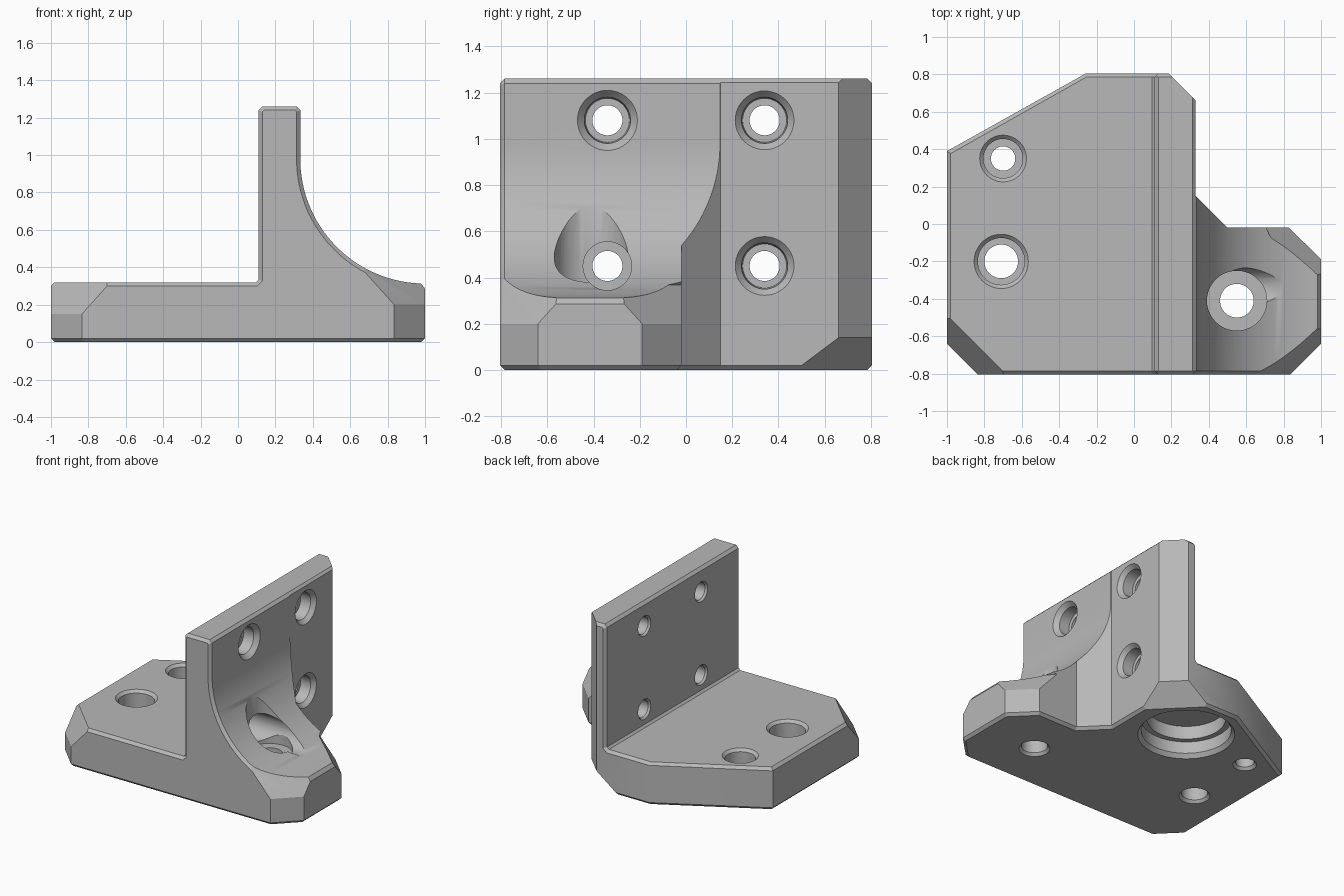
import bpy, bmesh, math
from mathutils import Vector

cube = bpy.data.objects.get("Cube")
if cube:
    bpy.data.objects.remove(cube)

grey = bpy.data.materials.new("plain_grey")
grey.use_nodes = True
colour = (0.48, 0.48, 0.48, 1)
grey.diffuse_color = colour
for node in grey.node_tree.nodes:
    if node.type == 'BSDF_PRINCIPLED':
        node.inputs["Base Color"].default_value = colour


def loft(name, rings):
    """Closed solid through matching rings of points."""
    bm = bmesh.new()
    rows = [[bm.verts.new(p) for p in ring] for ring in rings]
    n = len(rows[0])
    for a, b in zip(rows, rows[1:]):
        for i in range(n):
            j = (i + 1) % n
            bm.faces.new((a[i], a[j], b[j], b[i]))
    bm.faces.new(rows[0])
    bm.faces.new(rows[-1])
    bmesh.ops.recalc_face_normals(bm, faces=bm.faces)
    mesh = bpy.data.meshes.new(name)
    bm.to_mesh(mesh)
    bm.free()
    mesh.materials.append(grey)
    ob = bpy.data.objects.new(name, mesh)
    bpy.context.collection.objects.link(ob)
    return ob


def inset(points, d):
    """Mitred inward offset of a counter-clockwise polygon."""
    pts = [Vector(p) for p in points]
    out = []
    for i, p in enumerate(pts):
        a = (p - pts[i - 1]).normalized()
        b = (pts[(i + 1) % len(pts)] - p).normalized()
        n1, n2 = Vector((-a.y, a.x)), Vector((-b.y, b.x))
        out.append(p + (n1 + n2) * d / (1 + n1.dot(n2)))
    return out


def combine(body, tool, operation='DIFFERENCE'):
    tool.hide_render = True
    mod = body.modifiers.new("cut", 'BOOLEAN')
    mod.operation = operation
    mod.solver = 'EXACT'
    mod.object = tool
    bpy.context.view_layer.objects.active = body
    bpy.ops.object.modifier_apply(modifier=mod.name)
    bpy.data.objects.remove(tool)


def bore(centre, steps, axis='z'):
    """Stepped round cutter; steps are (position along axis, radius)."""
    u, v = centre
    rings = []
    for t, r in steps:
        ring = []
        for i in range(48):
            a = math.tau * i / 48
            p, q = u + r * math.cos(a), v + r * math.sin(a)
            ring.append((t, p, q) if axis == 'x' else (p, q, t))
        rings.append(ring)
    return loft("bore_cutter", rings)


def slope(point, normal, width, height, depth=0.4):
    """Box cutter whose inner face lies on the given plane."""
    n = Vector(normal).normalized()
    q = n.to_track_quat('Z', 'Y')
    rings = [[Vector(point) + q @ Vector((x * width / 2, y * height / 2, z))
              for x, y in ((-1, -1), (1, -1), (1, 1), (-1, 1))]
             for z in (0, depth)]
    return loft("slope_cutter", rings)


# Side profile: base plate, upright wall and concave buttress
profile = [(-0.98, 0), (0.98, 0), (1, 0.02), (1, 0.285), (0.98, 0.312)]
for i in range(33):
    a = math.radians(267 - 87 * i / 32)
    profile.append((1 + 0.667 * math.cos(a), 0.98 + 0.667 * math.sin(a)))
profile += [(0.333, 1.24), (0.313, 1.26), (0.13, 1.26), (0.11, 1.24),
            (0.11, 0.335), (0.095, 0.32), (-0.98, 0.32), (-1, 0.3), (-1, 0.02)]
bracket = loft("angle_bracket", [
    [(p.x, y, p.y) for p in inset(profile, d)]
    for y, d in ((-0.805, 0.02), (-0.785, 0), (0.785, 0), (0.805, 0.02))])

# Plan outline trims the corners and the buttress side
outline = [(-0.74, -0.9), (0.74, -0.9), (1.1, -0.54), (1.1, -0.29),
           (0.83, -0.02), (0.5, -0.02), (0.33, 0.15), (0.33, 0.66),
           (0.08, 0.91), (-0.07, 0.91), (-1.1, 0.334), (-1.1, -0.54)]
plan = loft("plan_outline", [
    [(p.x, p.y, z) for p in inset(outline, d)]
    for z, d in ((-0.02, 0.04), (0.02, 0), (1.4, 0))])
combine(bracket, plan, 'INTERSECT')

# Sloped corners of the base, underside of the wall, slanted rear edge
combine(bracket, slope((-0.92, -0.72, 0.15), (-1, -1, 0.9), 0.8, 0.5))
combine(bracket, slope((0.92, -0.72, 0.2), (1, -1, 0.9), 0.8, 0.48))
combine(bracket, slope((0.91, -0.1, 0.2), (1, 1, 0.9), 0.5, 0.4))
combine(bracket, slope((0.255, 0.735, 0.14), (1, 1, -1.33), 0.8, 0.6))
combine(bracket, slope((-0.625, 0.6, 0.3), (-0.49, 0.87, 1), 1.2, 0.3))

# Wall screw holes; the one above the buttress runs out through it
entry = [(0.09, 0.09), (0.125, 0.065), (0.22, 0.065)]
for y in (-0.34, 0.34):
    for z in (0.45, 1.08):
        if y < 0 and z < 1:
            head = [(0.22, 0.105), (1.1, 0.105)]
        else:
            head = [(0.22, 0.095), (0.3, 0.1), (0.35, 0.145)]
        combine(bracket, bore((y, z), entry + head, 'x'))

# Base screw holes
for centre, r, head in (((-0.71, -0.2), 0.09, 0.125),
                        ((-0.7, 0.35), 0.065, 0.105)):
    combine(bracket, bore(centre, [
        (-0.02, r + 0.035), (0.02, r), (0.14, r),
        (0.14, head), (0.3, head), (0.34, head + 0.04)]))

# Buttress screw hole with a deep vertical relief
combine(bracket, bore((0.55, -0.41), [
    (-0.02, 0.125), (0.02, 0.09), (0.32, 0.09), (0.32, 0.16), (1.2, 0.16)]))

# Large blind socket in the underside
combine(bracket, bore((-0.125, 0.41), [
    (-0.02, 0.35), (0.03, 0.31), (0.12, 0.31), (0.12, 0.27), (0.22, 0.27)]))

bpy.ops.object.select_all(action='DESELECT')
bracket.select_set(True)
bpy.context.view_layer.objects.active = bracket
bpy.ops.object.shade_smooth_by_angle(angle=math.radians(30))
